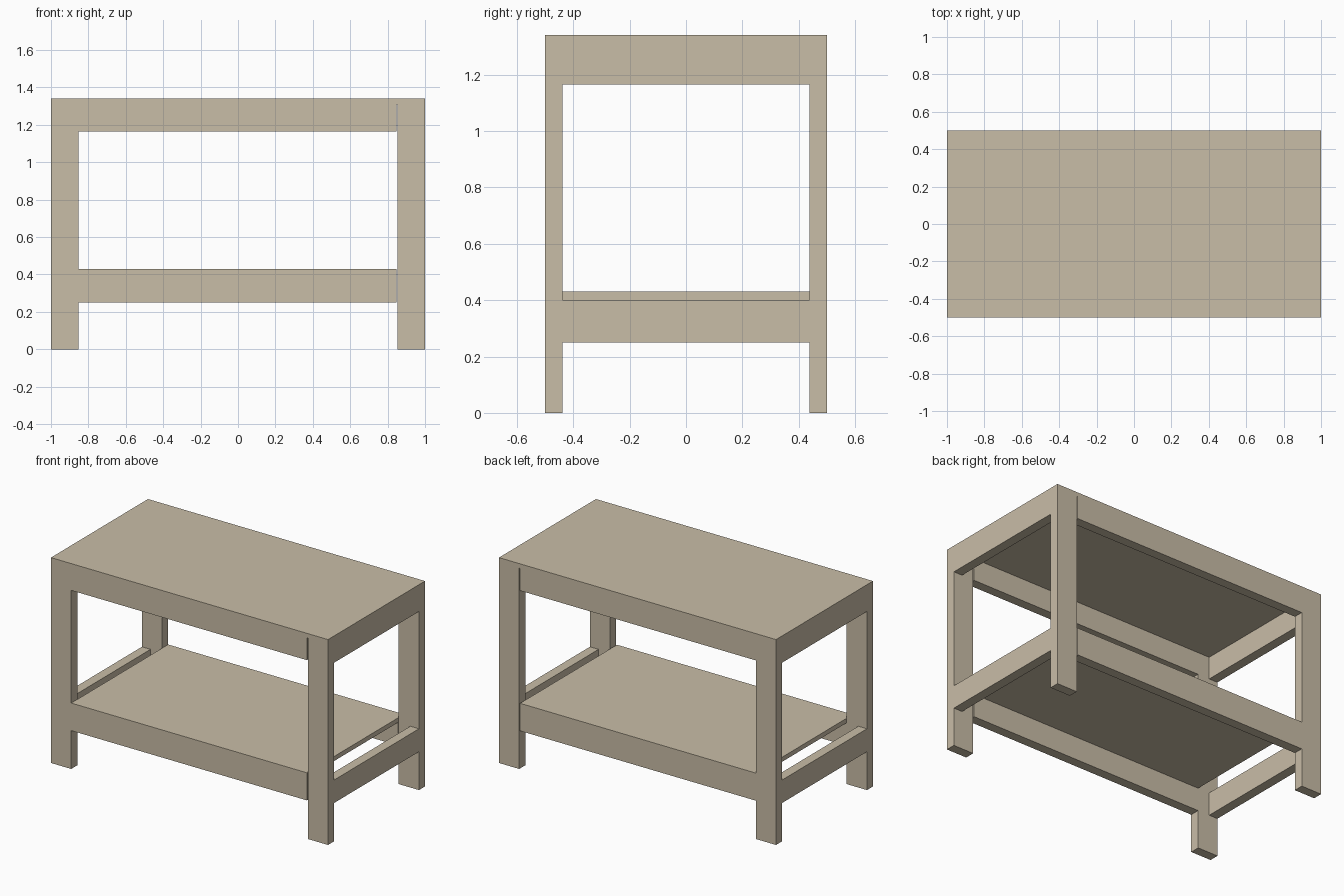
import bpy

if "Cube" in bpy.data.objects:
    bpy.data.objects.remove(bpy.data.objects["Cube"])

wood = bpy.data.materials.new("pale wood")
wood.diffuse_color = (0.584, 0.509, 0.386, 1)
wood.use_nodes = True
wood.node_tree.nodes["Principled BSDF"].inputs["Base Color"].default_value = wood.diffuse_color

T = 0.0625            # board thickness of legs and rails
LEG = 0.146           # leg width along x
X0, X1 = -1 + LEG, 0.848   # span of front and back rails and shelf
HEIGHT, SLAB = 1.34, 0.03


def box(name, x, y, z):
    """Box between (min, max) pairs on each axis."""
    bpy.ops.mesh.primitive_cube_add(size=1, location=[sum(p) / 2 for p in (x, y, z)])
    ob = bpy.context.object
    ob.name = name
    ob.scale = [p[1] - p[0] for p in (x, y, z)]
    bpy.ops.object.transform_apply(location=False, rotation=False, scale=True)
    ob.data.materials.append(wood)
    return ob


def span(sign, inner, outer):
    return tuple(sorted((sign * inner, sign * outer)))


# Table top and lower shelf
box("table_top", (-1, 1), (-0.5, 0.5), (HEIGHT - SLAB, HEIGHT))
box("lower_shelf", (X0, X1), (-0.5, 0.5), (0.40, 0.43))

# Four legs
for sx, xn in ((-1, "left"), (1, "right")):
    for sy, yn in ((-1, "front"), (1, "back")):
        box(f"{yn}_{xn}_leg", span(sx, 1 - LEG, 1), span(sy, 0.5 - T, 0.5),
            (0, HEIGHT - SLAB))

# Upper and lower rails on all four sides
for level, z in (("upper", (1.165, HEIGHT - SLAB)), ("lower", (0.25, 0.40))):
    for s, yn, xn in ((-1, "front", "left"), (1, "back", "right")):
        box(f"{level}_{yn}_rail", (X0, X1), span(s, 0.5 - T, 0.5), z)
        box(f"{level}_{xn}_rail", span(s, 1 - T, 1), (-0.5 + T, 0.5 - T), z)
